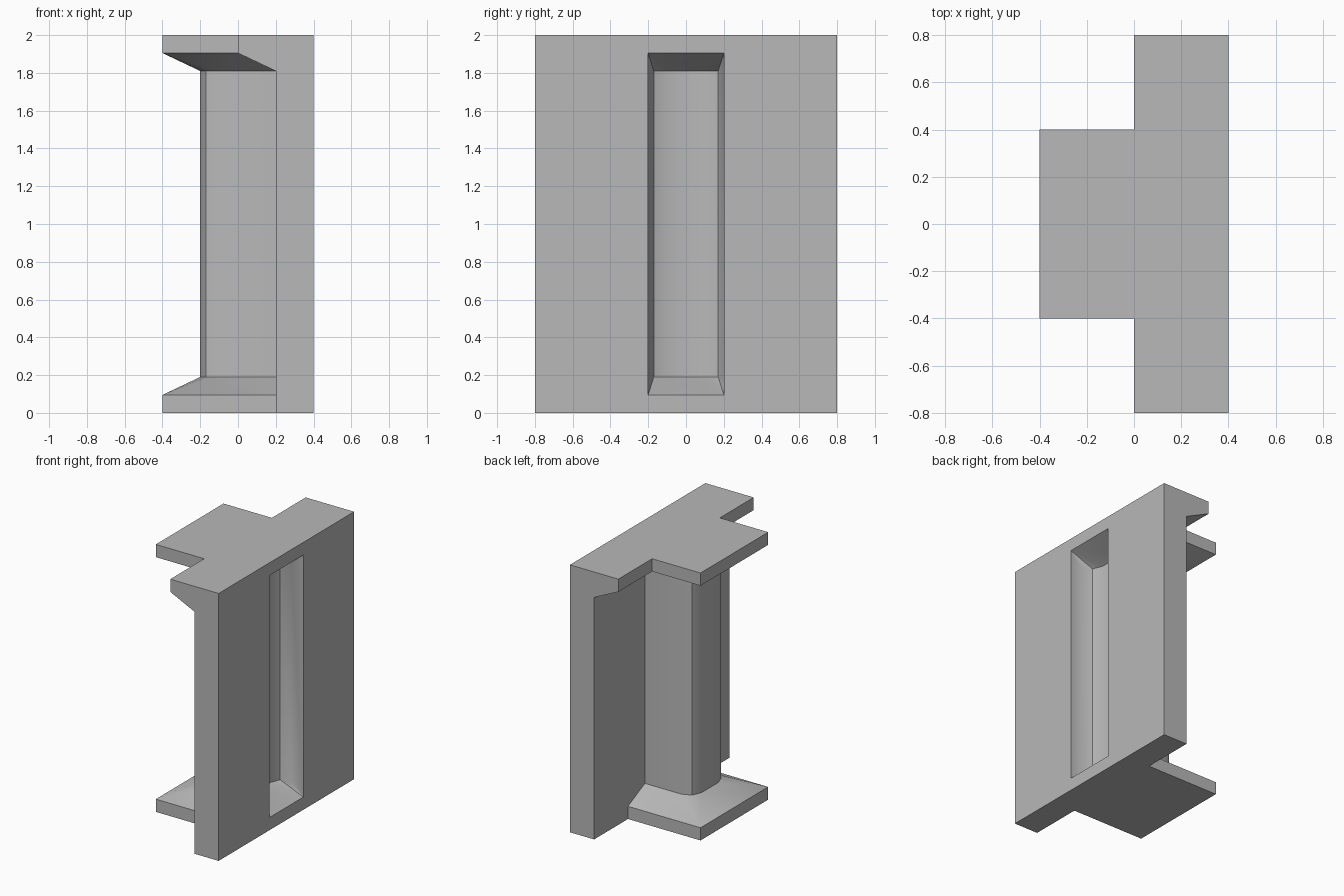
import bpy
import bmesh
from math import radians, sin, cos

cube = bpy.data.objects.get("Cube")
if cube:
    bpy.data.objects.remove(cube, do_unlink=True)

HEIGHT = 2.0
LIP, NECK = 0.095, 0.19      # heights where each flare starts and ends
HALF, RADIUS = 0.2, 0.1      # column half width and corner radius

stone = bpy.data.materials.new("grey stone")
stone.use_nodes = True
GREY = (0.48, 0.48, 0.48, 1)
stone.diffuse_color = GREY
stone.node_tree.nodes["Principled BSDF"].inputs["Base Color"].default_value = GREY


def hull(name, points):
    """Convex solid around a set of points."""
    bm = bmesh.new()
    for p in points:
        bm.verts.new(p)
    result = bmesh.ops.convex_hull(bm, input=bm.verts)
    loose = {g for g in result["geom_interior"] + result["geom_unused"]
             if isinstance(g, bmesh.types.BMVert)}
    bmesh.ops.delete(bm, geom=list(loose), context="VERTS")
    bmesh.ops.dissolve_limit(bm, angle_limit=radians(1), verts=bm.verts, edges=bm.edges)
    bmesh.ops.recalc_face_normals(bm, faces=bm.faces)
    mesh = bpy.data.meshes.new(name)
    bm.to_mesh(mesh)
    bm.free()
    obj = bpy.data.objects.new(name, mesh)
    bpy.context.collection.objects.link(obj)
    return obj


def rect(x0, x1, half_y, z):
    return [(x, y, z) for x in (x0, x1) for y in (-half_y, half_y)]


def section(shift, x1, z):
    """Column outline: rounded on the -x side, square at x1."""
    points = [(x1, s * HALF, z) for s in (-1, 1)]
    for s in (-1, 1):
        for angle in (0, 45, 90):
            a = radians(angle)
            points.append((shift - HALF + RADIUS - RADIUS * cos(a),
                           s * (HALF - RADIUS + RADIUS * sin(a)), z))
    return points


def flip(points):
    return [(x, y, HEIGHT - z) for x, y, z in points]


# Wall slab and column; parts run into the wall so they fuse cleanly
wall = hull("niche_wall_with_column", rect(0.2, 0.4, 0.8, 0) + rect(0.2, 0.4, 0.8, HEIGHT))
shaft_end = section(0, 0.3, 0.12)
column = hull("column", shaft_end + flip(shaft_end))

# Flared plinth and matching capital
plinth_points = (rect(-0.4, 0.3, 0.4, 0) + rect(-0.4, 0.3, 0.4, LIP)
                 + section(0, 0.3, NECK))
plinth = hull("plinth", plinth_points)
capital = hull("capital", flip(plinth_points))

# Sloped cornice along the wall top
cornice = hull("cornice", flip(rect(0, 0.3, 0.8, 0) + rect(0, 0.3, 0.8, LIP)
                               + rect(0.2, 0.3, 0.8, NECK)))

# Niche cutter: the column shape pressed into the flat side
niche_points = rect(0.4, 0.5, HALF, LIP) + section(0.4, 0.5, NECK)
niche = hull("niche_cutter", niche_points + flip(niche_points))
niche.hide_render = True

# Fuse the parts, then cut the niche
bpy.context.view_layer.objects.active = wall
for part, mode in ((column, "UNION"), (plinth, "UNION"), (capital, "UNION"),
                   (cornice, "UNION"), (niche, "DIFFERENCE")):
    mod = wall.modifiers.new(part.name, "BOOLEAN")
    mod.operation = mode
    mod.solver = "EXACT"
    mod.object = part
    bpy.ops.object.modifier_apply(modifier=mod.name)
    bpy.data.objects.remove(part, do_unlink=True)

# Clean flat faces and finish
bm = bmesh.new()
bm.from_mesh(wall.data)
bmesh.ops.remove_doubles(bm, verts=bm.verts, dist=0.0005)
bmesh.ops.dissolve_limit(bm, angle_limit=radians(0.5), verts=bm.verts, edges=bm.edges)
bm.to_mesh(wall.data)
bm.free()
wall.data.materials.clear()
wall.data.materials.append(stone)

bpy.ops.object.select_all(action="DESELECT")
wall.select_set(True)
bpy.ops.object.shade_smooth_by_angle(angle=radians(30))
